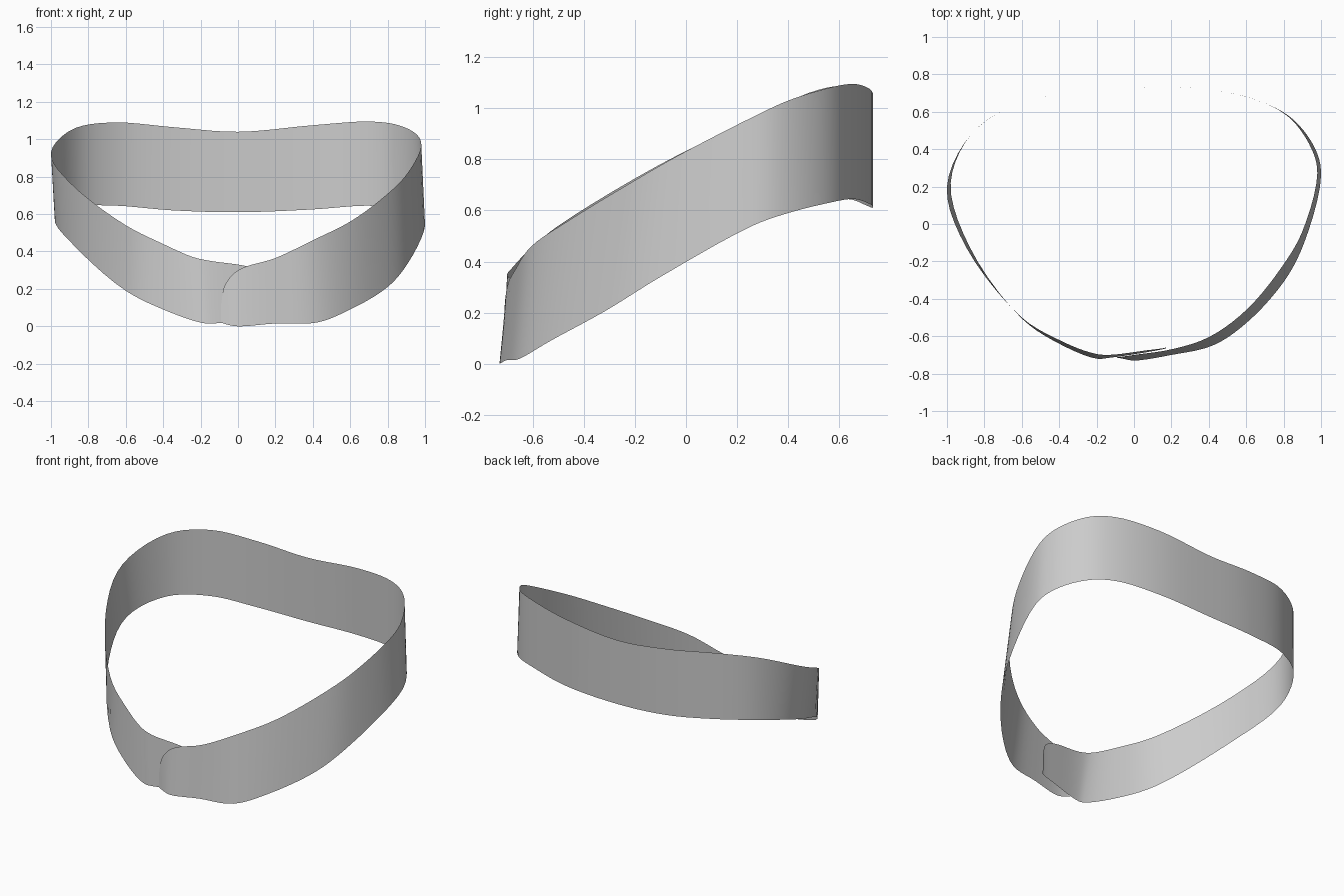
import bpy
import bmesh
from mathutils import Vector

# Remove the default object only
default_object = bpy.data.objects.get("Cube")
if default_object:
    bpy.data.objects.remove(default_object, do_unlink=True)

STEPS_PER_SPAN = 5


def make_material(name, colour):
    material = bpy.data.materials.new(name)
    material.use_nodes = True
    material.diffuse_color = colour
    shader = material.node_tree.nodes["Principled BSDF"]
    shader.inputs["Base Color"].default_value = colour
    return material


def smooth_path(points, steps):
    """Centripetal spline through the guide points (Barry-Goldman form)."""
    guides = [Vector(point) for point in points]
    first = guides[0] + (guides[0] - guides[1])
    last = guides[-1] + (guides[-1] - guides[-2])
    guides = [first] + guides + [last]
    path = []
    for a, b, c, d in zip(guides, guides[1:], guides[2:], guides[3:]):
        ta = 0.0
        tb = ta + (b - a).length ** 0.5
        tc = tb + (c - b).length ** 0.5
        td = tc + (d - c).length ** 0.5
        for step in range(steps):
            t = tb + (tc - tb) * step / steps
            ab = a.lerp(b, (t - ta) / (tb - ta))
            bc = b.lerp(c, (t - tb) / (tc - tb))
            cd = c.lerp(d, (t - tc) / (td - tc))
            abc = ab.lerp(bc, (t - ta) / (tc - ta))
            bcd = bc.lerp(cd, (t - tb) / (td - tb))
            path.append(abc.lerp(bcd, (t - tb) / (tc - tb)))
    path.append(guides[-2])
    return path


def ribbon(name, lower, upper, material):
    """Thin sheet stretched between two edge paths, facing outwards."""
    mesh = bpy.data.meshes.new(name)
    bm = bmesh.new()
    low = [bm.verts.new(point) for point in lower]
    high = [bm.verts.new(point) for point in upper]
    for i in range(len(low) - 1):
        face = bm.faces.new((low[i], low[i + 1], high[i + 1], high[i]))
        face.smooth = True
    bm.to_mesh(mesh)
    bm.free()
    mesh.materials.append(material)
    band = bpy.data.objects.new(name, mesh)
    bpy.context.collection.objects.link(band)
    return band


# Lower edge: outer front tab, left side, back, right side, inner front tab
lower_edge = [
    (-.09, -.715, .02), (-.06, -.72, .01), (0, -.73, 0), (.2, -.7, .015),
    (.42, -.65, .02), (.6, -.53, .09), (.8, -.31, .21), (.91, -.1, .34),
    (1, .26, .54), (.97, .4, .59), (.85, .56, .63), (.69, .65, .645),
    (.4, .72, .625), (0, .73, .61), (-.35, .705, .62), (-.65, .63, .645),
    (-.87, .48, .64), (-.98, .22, .575), (-.88, -.12, .435),
    (-.6, -.505, .19), (-.4, -.64, .09), (-.2, -.72, .02),
    (-.13, -.715, .015), (.07, -.685, .045), (.15, -.67, .055),
    (.17, -.665, .06),
]

# Upper edge, matching point for point; both tab corners are rounded
upper_edge = [
    (-.09, -.71, .12), (-.07, -.71, .22), (0, -.7, .3), (.2, -.67, .365),
    (.4, -.605, .46), (.6, -.46, .56), (.79, -.23, .7), (.9, -.04, .81),
    (.98, .27, .97), (.95, .4, 1.03), (.84, .56, 1.08), (.69, .65, 1.095),
    (.4, .72, 1.075), (0, .73, 1.04), (-.35, .705, 1.065), (-.65, .63, 1.09),
    (-.87, .48, 1.06), (-1, .2, .93), (-.9, -.12, .77),
    (-.6, -.5, .54), (-.4, -.62, .44), (-.24, -.685, .37),
    (-.15, -.7, .35), (.07, -.675, .315), (.15, -.665, .27),
    (.17, -.66, .2),
]

# Wrapped collar band
band_grey = make_material("band_grey", (.6, .6, .6, 1))
ribbon(
    "collar_band",
    smooth_path(lower_edge, STEPS_PER_SPAN),
    smooth_path(upper_edge, STEPS_PER_SPAN),
    band_grey,
)
